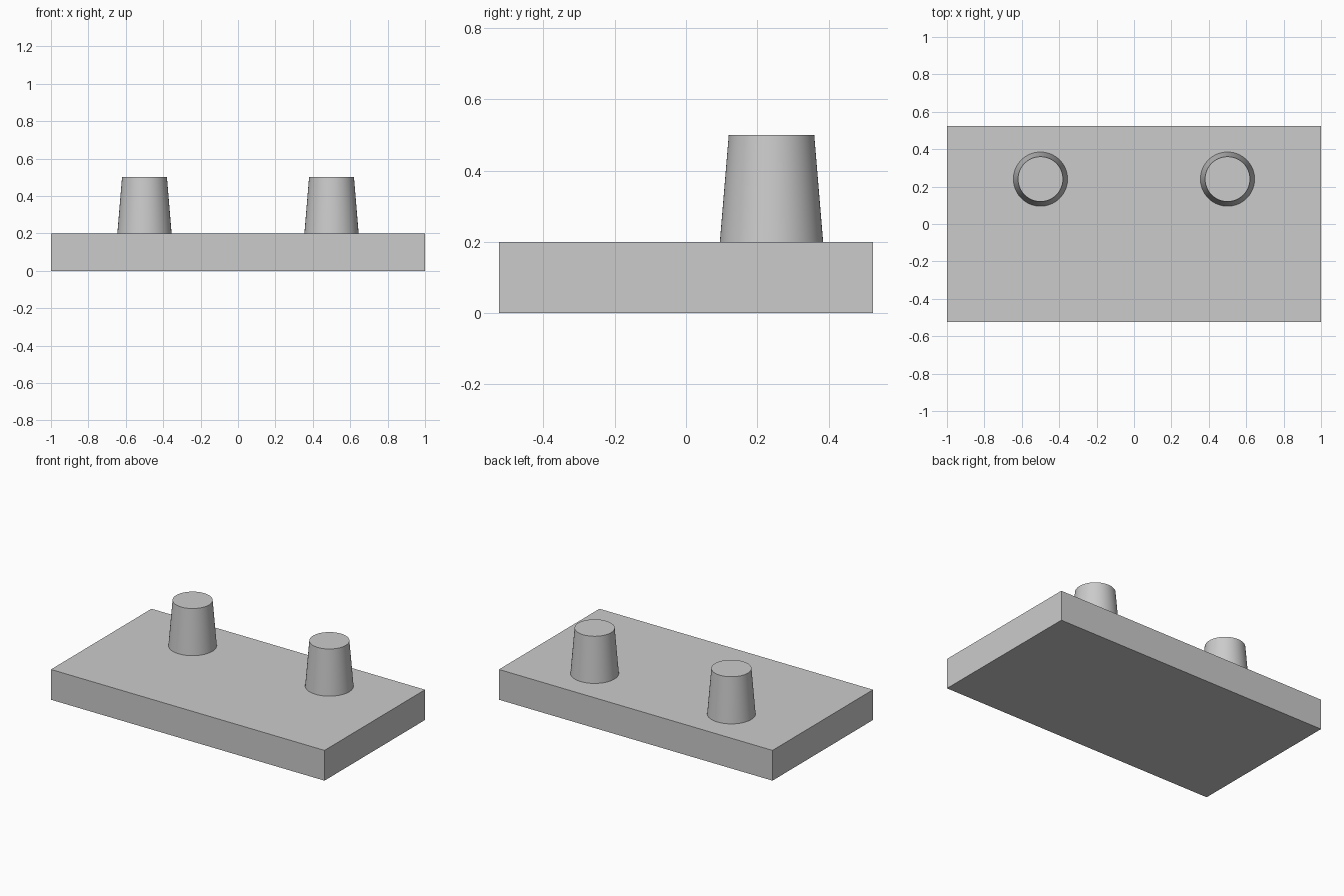
import bpy

# Remove the default cube
old = bpy.data.objects.get("Cube")
if old:
    bpy.data.objects.remove(old, do_unlink=True)

# Plain grey material
GREY = (0.6, 0.6, 0.6, 1.0)
grey = bpy.data.materials.new("plain_grey")
grey.use_nodes = True
grey.diffuse_color = GREY
grey.node_tree.nodes["Principled BSDF"].inputs["Base Color"].default_value = GREY

BASE_SIZE = (2.0, 1.05, 0.2)
PEG_HEIGHT = 0.3


def finish(name):
    obj = bpy.context.object
    obj.name = obj.data.name = name
    obj.data.materials.append(grey)
    return obj


# Flat rectangular base
bpy.ops.mesh.primitive_cube_add(size=1, location=(0, 0, BASE_SIZE[2] / 2))
bpy.context.object.scale = BASE_SIZE
bpy.ops.object.transform_apply(location=False, rotation=False, scale=True)
finish("base_plate")

# Two tapered pegs toward the back
for side, x in (("left", 0.5), ("right", -0.5)):
    bpy.ops.mesh.primitive_cone_add(
        vertices=64, radius1=0.145, radius2=0.12, depth=PEG_HEIGHT,
        location=(x, 0.24, BASE_SIZE[2] + PEG_HEIGHT / 2))
    finish(side + "_peg")
    bpy.ops.object.shade_smooth_by_angle()
